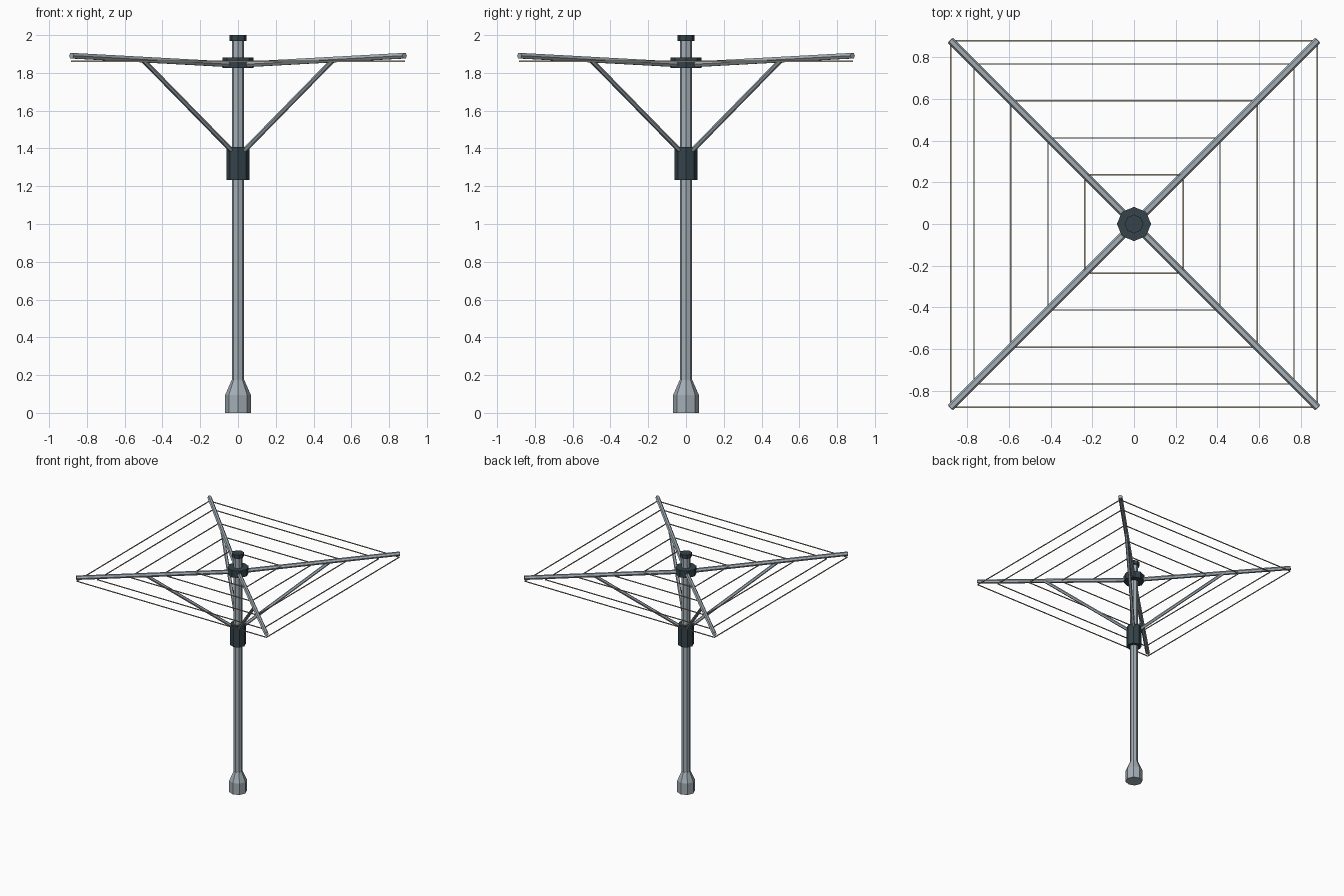
import bpy, bmesh, math
from mathutils import Vector, Matrix

if "Cube" in bpy.data.objects:
    bpy.data.objects.remove(bpy.data.objects["Cube"], do_unlink=True)


def material(name, rgb):
    m = bpy.data.materials.new(name)
    m.use_nodes = True
    m.diffuse_color = (*rgb, 1)
    m.node_tree.nodes["Principled BSDF"].inputs["Base Color"].default_value = (*rgb, 1)
    return m


metal = material("galvanised grey", (0.37, 0.43, 0.47))
plastic = material("dark slate plastic", (0.035, 0.057, 0.07))
cord = material("beige cord", (0.42, 0.36, 0.26))


def finish(name, bm, mat):
    bmesh.ops.recalc_face_normals(bm, faces=bm.faces)
    mesh = bpy.data.meshes.new(name)
    bm.to_mesh(mesh)
    bm.free()
    mesh.materials.append(mat)
    ob = bpy.data.objects.new(name, mesh)
    bpy.context.collection.objects.link(ob)
    return ob


def lathe(name, profile, mat, sides=8):
    """Faceted solid from (radius, height) pairs, with a corner on each axis."""
    bm = bmesh.new()
    rings = [[bm.verts.new((r * math.cos(math.tau * i / sides),
                            r * math.sin(math.tau * i / sides), z))
              for i in range(sides)] for r, z in profile]
    for a, b in zip(rings, rings[1:]):
        for i in range(sides):
            j = (i + 1) % sides
            bm.faces.new((a[i], a[j], b[j], b[i]))
    bm.faces.new(rings[0])
    bm.faces.new(rings[-1])
    return finish(name, bm, mat)


def rod(name, start, end, radius, mat, sides):
    """Straight faceted bar between two points, flat side up."""
    start, end = Vector(start), Vector(end)
    axis = end - start
    bm = bmesh.new()
    bmesh.ops.create_cone(bm, cap_ends=True, segments=sides, radius1=radius,
                          radius2=radius, depth=axis.length,
                          matrix=Matrix.Rotation(math.pi / sides, 4, 'Z'))
    ob = finish(name, bm, mat)
    ob.location = (start + end) / 2
    ob.rotation_euler = axis.to_track_quat('Z', 'Y').to_euler()
    return ob


# Ground socket, mast and fittings
lathe("ground_socket", [(0.068, 0), (0.068, 0.095), (0.034, 0.173)], metal)
lathe("mast", [(0.033, 0.1), (0.033, 1.98)], metal)
lathe("sliding_collar", [(0.06, 1.232), (0.06, 1.407)], plastic)
lathe("arm_hub", [(0.082, 1.825), (0.082, 1.882)], plastic)
lathe("mast_cap", [(0.045, 1.968), (0.045, 2.0)], plastic)

# Four diagonal arms with their braces
corners = [(1, 1), (-1, 1), (-1, -1), (1, -1)]
for n, (sx, sy) in enumerate(corners, 1):
    rod(f"arm_{n}", (0.02 * sx, 0.02 * sy, 1.844),
        (0.882 * sx, 0.882 * sy, 1.891), 0.017, metal, 6)
    rod(f"brace_{n}", (0.03 * sx, 0.03 * sy, 1.385),
        (0.5 * sx, 0.5 * sy, 1.865), 0.013, metal, 6)

# Square loops of washing line
for loop, d in enumerate((0.237, 0.413, 0.592, 0.768, 0.88), 1):
    for side in range(4):
        a, b = corners[side], corners[(side + 1) % 4]
        rod(f"line_{loop}_{side + 1}", (a[0] * d, a[1] * d, 1.862),
            (b[0] * d, b[1] * d, 1.862), 0.0045, cord, 4)
